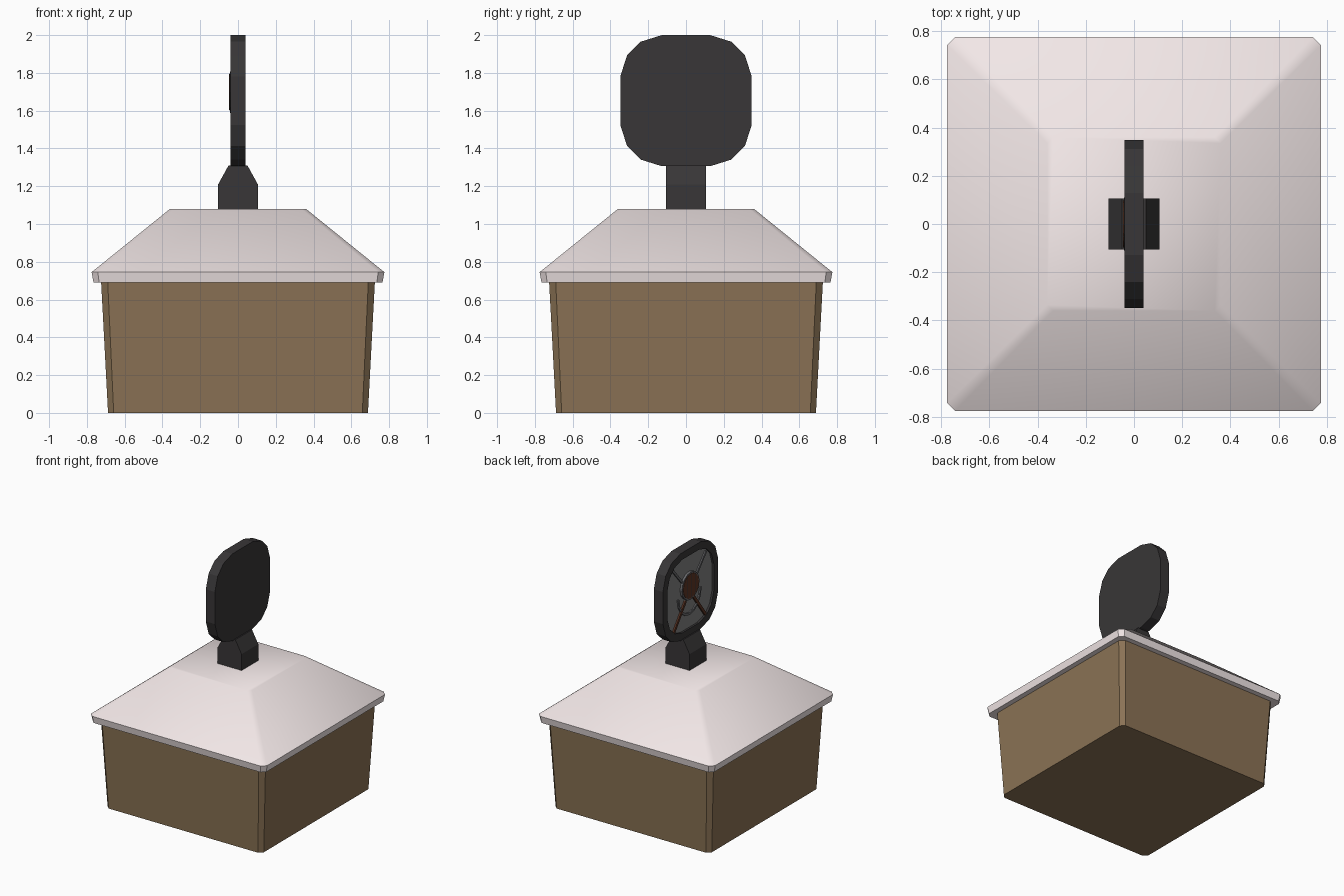
import bpy, bmesh, math
from mathutils import Vector

if "Cube" in bpy.data.objects:
    bpy.data.objects.remove(bpy.data.objects["Cube"])


def lin(c):
    return c / 12.92 if c < 0.04045 else ((c + 0.055) / 1.055) ** 2.4


def material(name, r, g, b):
    m = bpy.data.materials.new(name)
    m.diffuse_color = (lin(r / 255), lin(g / 255), lin(b / 255), 1)
    m.use_nodes = True
    m.node_tree.nodes["Principled BSDF"].inputs["Base Color"].default_value = m.diffuse_color
    return m


WOOD = material("tan_wall", 139, 115, 85)
ROOF = material("pale_roof", 242, 231, 231)
DARK = material("dark_metal", 56, 54, 55)
GREY = material("grey_panel", 128, 128, 128)
STEEL = material("steel", 105, 105, 108)
BROWN = material("brown_wood", 92, 52, 36)


def loft(name, rings, mat):
    """Join equal-length rings of points with quads and cap both ends."""
    bm = bmesh.new()
    vs = [[bm.verts.new(p) for p in ring] for ring in rings]
    n = len(vs[0])
    for a, b in zip(vs, vs[1:]):
        for i in range(n):
            j = (i + 1) % n
            bm.faces.new((a[i], a[j], b[j], b[i]))
    bm.faces.new(vs[0][::-1])
    bm.faces.new(vs[-1])
    bmesh.ops.recalc_face_normals(bm, faces=bm.faces)
    me = bpy.data.meshes.new(name)
    bm.to_mesh(me)
    bm.free()
    me.materials.append(mat)
    ob = bpy.data.objects.new(name, me)
    bpy.context.collection.objects.link(ob)
    return ob


def square(h, c, z):
    """Square ring with cut corners."""
    k = h - c
    return [(x, y, z) for x, y in ((h, -k), (h, k), (k, h), (-k, h),
                                   (-h, k), (-h, -k), (-k, -h), (k, -h))]


# Tapered walls
loft("walls", [square(0.688, 0.03, 0), square(0.725, 0.035, 0.70)], WOOD)

# Hipped roof with a thin eave
roof = loft("roof", [square(0.765, 0.03, 0.69), square(0.775, 0.033, 0.745),
                     square(0.36, 0.025, 1.08)], ROOF)
bpy.context.view_layer.objects.active = roof
roof.select_set(True)
bpy.ops.object.shade_smooth_by_angle(angle=math.radians(42))

# Sign post block, narrowing towards the top
profile = [(-0.105, 1.07), (0.105, 1.07), (0.105, 1.21),
           (0.05, 1.31), (-0.05, 1.31), (-0.105, 1.21)]
loft("sign_mount", [[(x, y, z) for x, z in profile] for y in (-0.105, 0.105)], DARK)

# Rounded sign plate with a recessed left face
CZ = 1.653
quarter = [(0.348, 0.128), (0.312, 0.24), (0.24, 0.312), (0.128, 0.347)]
outline = (quarter + [(-y, z) for y, z in quarter[::-1]]
           + [(-y, -z) for y, z in quarter] + [(y, -z) for y, z in quarter[::-1]])


def plate(x, s):
    return [(x, y * s, CZ + z * s) for y, z in outline]


loft("sign_plate", [plate(0.04, 1), plate(-0.04, 1), plate(-0.04, 0.84),
                    plate(-0.018, 0.84)], DARK)
loft("sign_panel", [plate(-0.015, 0.84), plate(-0.024, 0.84)], GREY)


def bar(name, p, q, w, x, mat):
    """Flat strip on the sign between two (y, z) points."""
    p, q = Vector(p), Vector(q)
    side = (q - p).normalized().orthogonal() * w / 2
    pts = [p + side, q + side, q - side, p - side]
    loft(name, [[(d, v.x, CZ + v.y) for v in pts] for d in (-0.02, x)], mat)


# Crossed rods: brown grips below, steel above
for s, label in ((1, "a"), (-1, "b")):
    bar("rod_" + label, (s * 0.05, -0.06), (-s * 0.21, 0.24), 0.018, -0.034, STEEL)
    bar("grip_" + label, (s * 0.20, -0.26), (s * 0.05, -0.06), 0.022, -0.036, BROWN)


def disc(name, r, x, mat):
    ring = [(r * math.cos(a * math.pi / 8), CZ + 0.045 + r * math.sin(a * math.pi / 8))
            for a in range(16)]
    loft(name, [[(d, y, z) for y, z in ring] for d in (-0.02, x)], mat)


# Round boss with plank grooves
disc("boss_rim", 0.11, -0.042, STEEL)
disc("boss_wood", 0.098, -0.045, BROWN)
for i, y in enumerate((-0.05, 0, 0.05)):
    h = math.sqrt(0.095 ** 2 - y * y)
    bar(f"plank_groove_{i}", (y, 0.045 - h), (y, 0.045 + h), 0.007, -0.0465, DARK)

# Curved strip under the boss
arc = [(r * 0.14 * math.cos(a), CZ - 0.02 + r * 0.16 * math.sin(a))
       for r, sgn in ((1.06, 1), (0.94, -1))
       for a in [math.pi * (1 + sgn * (i / 8 - 0.5) + 0.5) for i in range(9)]]
loft("curved_strip", [[(d, y, z) for y, z in arc] for d in (-0.02, -0.034)], STEEL)
